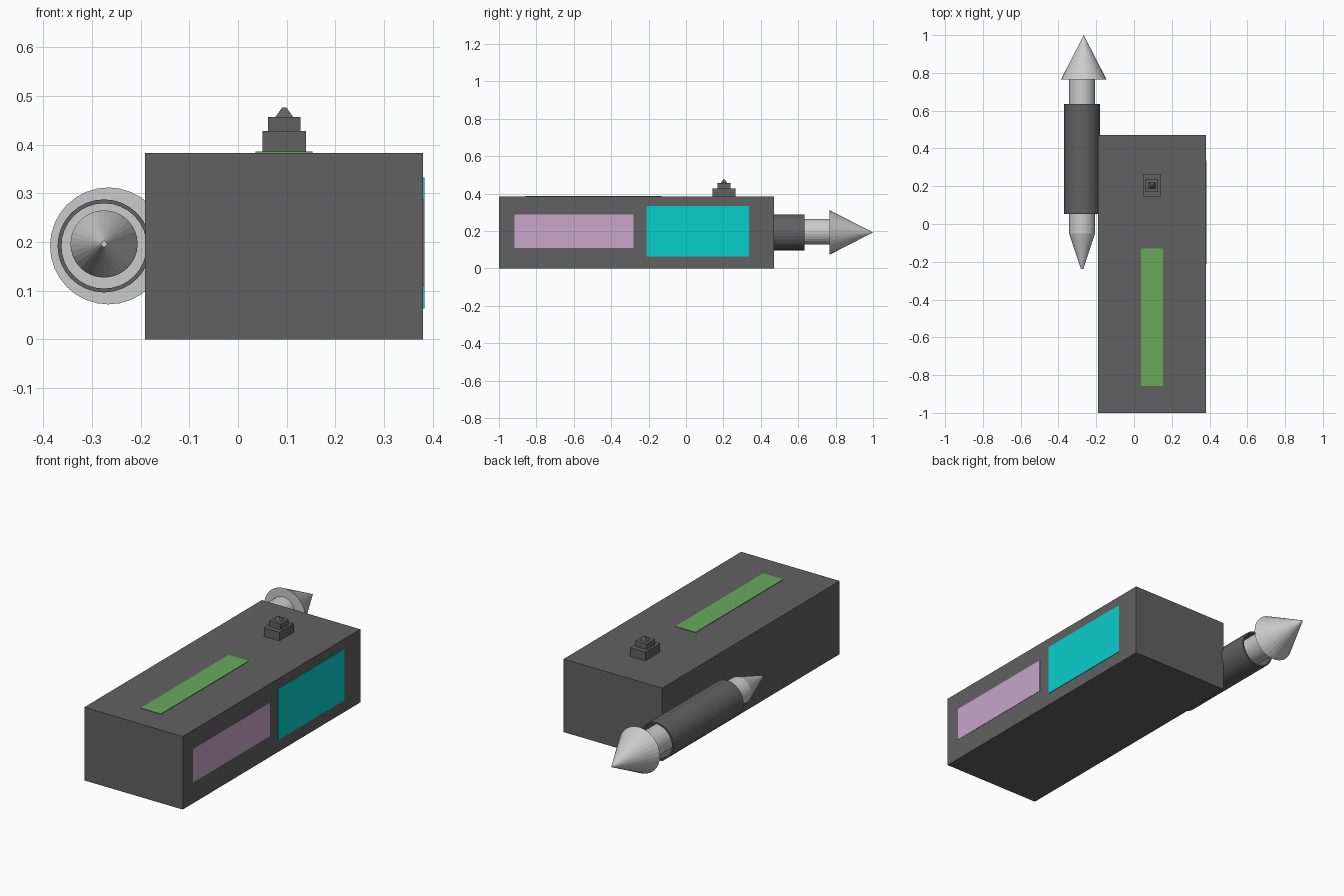
import bpy, bmesh
from mathutils import Matrix, Vector
from math import pi

if "Cube" in bpy.data.objects:
    bpy.data.objects.remove(bpy.data.objects["Cube"])

SIDES = 32


def material(name, rgb):
    m = bpy.data.materials.new(name)
    m.diffuse_color = (*rgb, 1)
    m.use_nodes = True
    m.node_tree.nodes["Principled BSDF"].inputs["Base Color"].default_value = m.diffuse_color
    return m


def finish(name, bm, mat=None):
    bmesh.ops.recalc_face_normals(bm, faces=bm.faces)
    me = bpy.data.meshes.new(name)
    bm.to_mesh(me)
    bm.free()
    ob = bpy.data.objects.new(name, me)
    bpy.context.collection.objects.link(ob)
    if mat:
        me.materials.append(mat)
    return ob


def box(name, lo, hi, mat=None, taper=1.0):
    """Box between two corners; taper shrinks the top face."""
    lo, hi = Vector(lo), Vector(hi)
    size, mid = hi - lo, (lo + hi) / 2
    bm = bmesh.new()
    bmesh.ops.create_cube(bm, size=1)
    for v in bm.verts:
        s = taper if v.co.z > 0 else 1
        v.co = mid + Vector((v.co.x * size.x * s, v.co.y * size.y * s, v.co.z * size.z))
    return finish(name, bm, mat)


def cone_y(name, x, z, y0, y1, r0, r1, mat=None, caps=True):
    """Cylinder or cone lying along y, radius r0 at y0 and r1 at y1."""
    bm = bmesh.new()
    # the local z axis is turned to +y
    place = Matrix.Translation((x, (y0 + y1) / 2, z)) @ Matrix.Rotation(-pi / 2, 4, 'X')
    bmesh.ops.create_cone(bm, cap_ends=caps, segments=SIDES, radius1=r0, radius2=r1,
                          depth=y1 - y0, matrix=place)
    bmesh.ops.remove_doubles(bm, verts=bm.verts, dist=1e-5)
    return finish(name, bm, mat)


dark = material("dark_grey", (0.12, 0.12, 0.12))
green = material("green", (0.14, 0.40, 0.11))
cyan = material("cyan", (0.003, 0.62, 0.60))
mauve = material("mauve", (0.58, 0.38, 0.60))

# Main body with coloured panels
box("body", (-0.191, -1, 0), (0.38, 0.47, 0.383), dark)
box("top_strip", (0.036, -0.857, 0.37), (0.153, -0.13, 0.386), green)
box("side_panel_front", (0.37, -0.917, 0.11), (0.3815, -0.281, 0.287), mauve)
box("side_panel_rear", (0.37, -0.211, 0.064), (0.3825, 0.337, 0.332), cyan)

# Stepped button on top
cx, cy = 0.095, 0.203
steps = [("button_base", 0.045, 0.061, 0.383, 0.428, 1),
         ("button_middle", 0.033, 0.034, 0.428, 0.457, 1),
         ("button_tip", 0.018, 0.016, 0.457, 0.476, 0.25)]
for name, hx, hy, z0, z1, taper in steps:
    box(name, (cx - hx, cy - hy, z0), (cx + hx, cy + hy, z1), dark, taper)

# Hollow holder tube on the left side
holder = cone_y("holder_tube", -0.275, 0.192, 0.053, 0.634, 0.0955, 0.0955, dark, caps=False)
wall = holder.modifiers.new("wall", 'SOLIDIFY')
wall.thickness = 0.008
wall.offset = -1

# Dart running through the tube
cone_y("dart_shaft", -0.275, 0.196, -0.05, 0.766, 0.069, 0.069)
cone_y("dart_tail", -0.275, 0.196, -0.238, -0.05, 0.006, 0.069)
cone_y("dart_head", -0.266, 0.192, 0.766, 1.0, 0.12, 0.0)
